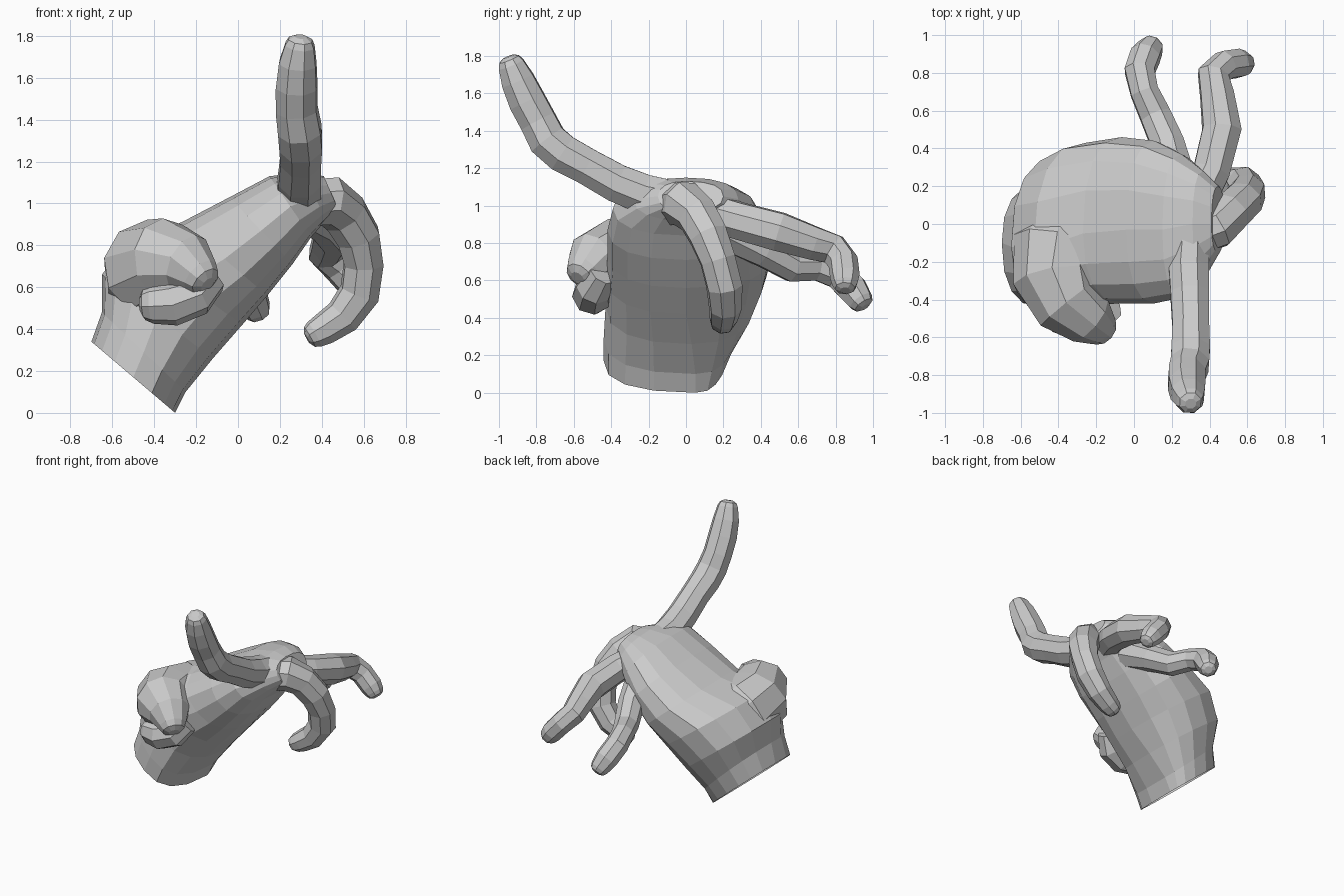
import bpy, bmesh
from math import cos, sin, pi, copysign
from mathutils import Vector


def skin(name, rings, cap_start, cap_end):
    """Bridge a list of equal-length rings into one flat-shaded object."""
    bm = bmesh.new()
    rows = [[bm.verts.new(p) for p in r] for r in rings]
    n = len(rows[0])
    for a, b in zip(rows, rows[1:]):
        for i in range(n):
            bm.faces.new((a[i], a[(i + 1) % n], b[(i + 1) % n], b[i]))
    if cap_start:
        bm.faces.new(rows[0][::-1])
    if cap_end:
        bm.faces.new(rows[-1])
    bmesh.ops.recalc_face_normals(bm, faces=bm.faces)
    me = bpy.data.meshes.new(name)
    bm.to_mesh(me)
    bm.free()
    ob = bpy.data.objects.new(name, me)
    bpy.context.collection.objects.link(ob)
    return ob


def digit(name, path, sides=8):
    """Tapered limb through (x, y, z, radius) points with a rounded tip."""
    pts = [Vector(p[:3]) for p in path]
    rad = [p[3] for p in path]
    # rounded tip beyond the last point
    d = (pts[-1] - pts[-2]).normalized()
    r = rad[-1]
    pts += [pts[-1] + d * r * 0.4, pts[-1] + d * r * 0.6]
    rad += [r * 0.8, r * 0.4]
    rings, u = [], None
    for i, p in enumerate(pts):
        t = (pts[min(i + 1, len(pts) - 1)] - pts[max(i - 1, 0)]).normalized()
        if u is None:
            u = t.orthogonal()
        u = (u - t * u.dot(t)).normalized()
        v = t.cross(u)
        rings.append([p + (u * cos(a) + v * sin(a)) * rad[i]
                      for a in (2 * pi * (k + 0.5) / sides for k in range(sides))])
    return skin(name, rings, True, True)


# Palm and wrist: lower x,z / upper x,z / y min / y max / y of upper and lower ridge
stations = [
    (-0.30, 0.00, -0.70, 0.34, -0.44, 0.21, -0.10, 0.05),
    (-0.25, 0.10, -0.65, 0.48, -0.44, 0.26, -0.12, 0.05),
    (-0.12, 0.26, -0.65, 0.66, -0.43, 0.36, -0.12, 0.03),
    (0.02, 0.42, -0.53, 0.82, -0.43, 0.43, -0.14, 0.00),
    (0.14, 0.56, -0.27, 0.91, -0.42, 0.46, -0.05, 0.00),
    (0.26, 0.71, -0.04, 1.03, -0.42, 0.44, -0.03, 0.00),
    (0.35, 0.84, 0.15, 1.13, -0.39, 0.37, -0.03, 0.00),
    (0.42, 0.92, 0.31, 1.15, -0.28, 0.28, 0.00, 0.00),
    (0.48, 0.97, 0.41, 1.13, -0.15, 0.20, 0.00, 0.00),
]
SIDES = 16
palm = []
for lx, lz, ux, uz, y0, y1, yu, yl in stations:
    ring = []
    ym = (y0 + y1) / 2
    for k in range(SIDES):
        a = 2 * pi * k / SIDES
        c, s = (copysign(abs(f) ** 0.85, f) for f in (cos(a), sin(a)))
        h = (s + 1) / 2
        ridge = yu if s > 0 else yl
        y = ym + c * (y1 - y0) / 2 + (ridge - ym) * abs(s) * (1 - abs(c))
        ring.append(Vector((lx + (ux - lx) * h, y, lz + (uz - lz) * h)))
    palm.append(ring)
skin("palm", palm, False, True)

# Fingers
digit("index_finger", [
    (0.30, -0.02, 1.03, 0.10), (0.29, -0.22, 1.06, 0.115), (0.295, -0.37, 1.12, 0.11),
    (0.30, -0.53, 1.21, 0.105), (0.30, -0.66, 1.28, 0.11), (0.295, -0.74, 1.35, 0.11),
    (0.28, -0.79, 1.45, 0.105), (0.28, -0.85, 1.56, 0.105), (0.285, -0.90, 1.67, 0.095),
    (0.295, -0.935, 1.755, 0.075)])
digit("middle_finger", [
    (0.30, -0.06, 1.00, 0.12), (0.44, -0.01, 1.01, 0.125), (0.51, 0.06, 0.95, 0.115),
    (0.575, 0.12, 0.84, 0.11), (0.60, 0.17, 0.71, 0.10), (0.58, 0.205, 0.57, 0.10),
    (0.50, 0.21, 0.46, 0.09), (0.41, 0.20, 0.40, 0.078), (0.365, 0.195, 0.375, 0.068)])
digit("ring_finger", [
    (0.32, 0.10, 0.97, 0.11), (0.41, 0.28, 0.92, 0.105), (0.465, 0.50, 0.86, 0.11),
    (0.44, 0.68, 0.80, 0.095), (0.42, 0.79, 0.765, 0.088), (0.48, 0.84, 0.70, 0.082),
    (0.55, 0.85, 0.62, 0.08), (0.58, 0.85, 0.58, 0.068)])
digit("little_finger", [
    (0.22, 0.22, 0.87, 0.12), (0.18, 0.42, 0.76, 0.095), (0.115, 0.57, 0.675, 0.088),
    (0.055, 0.70, 0.675, 0.08), (0.03, 0.81, 0.635, 0.085), (0.06, 0.89, 0.555, 0.085),
    (0.09, 0.935, 0.49, 0.07)])

# Thumb: thick root blended into the palm, then a tip folded back under it
digit("thumb_root", [
    (-0.30, 0.05, 0.56, 0.18), (-0.38, -0.14, 0.64, 0.27), (-0.40, -0.30, 0.69, 0.245),
    (-0.34, -0.42, 0.73, 0.20), (-0.24, -0.50, 0.71, 0.15), (-0.18, -0.55, 0.65, 0.10)],
    10)
digit("thumb_tip", [
    (-0.13, -0.44, 0.64, 0.08), (-0.20, -0.49, 0.56, 0.10), (-0.31, -0.50, 0.525, 0.11),
    (-0.41, -0.48, 0.52, 0.095)])
